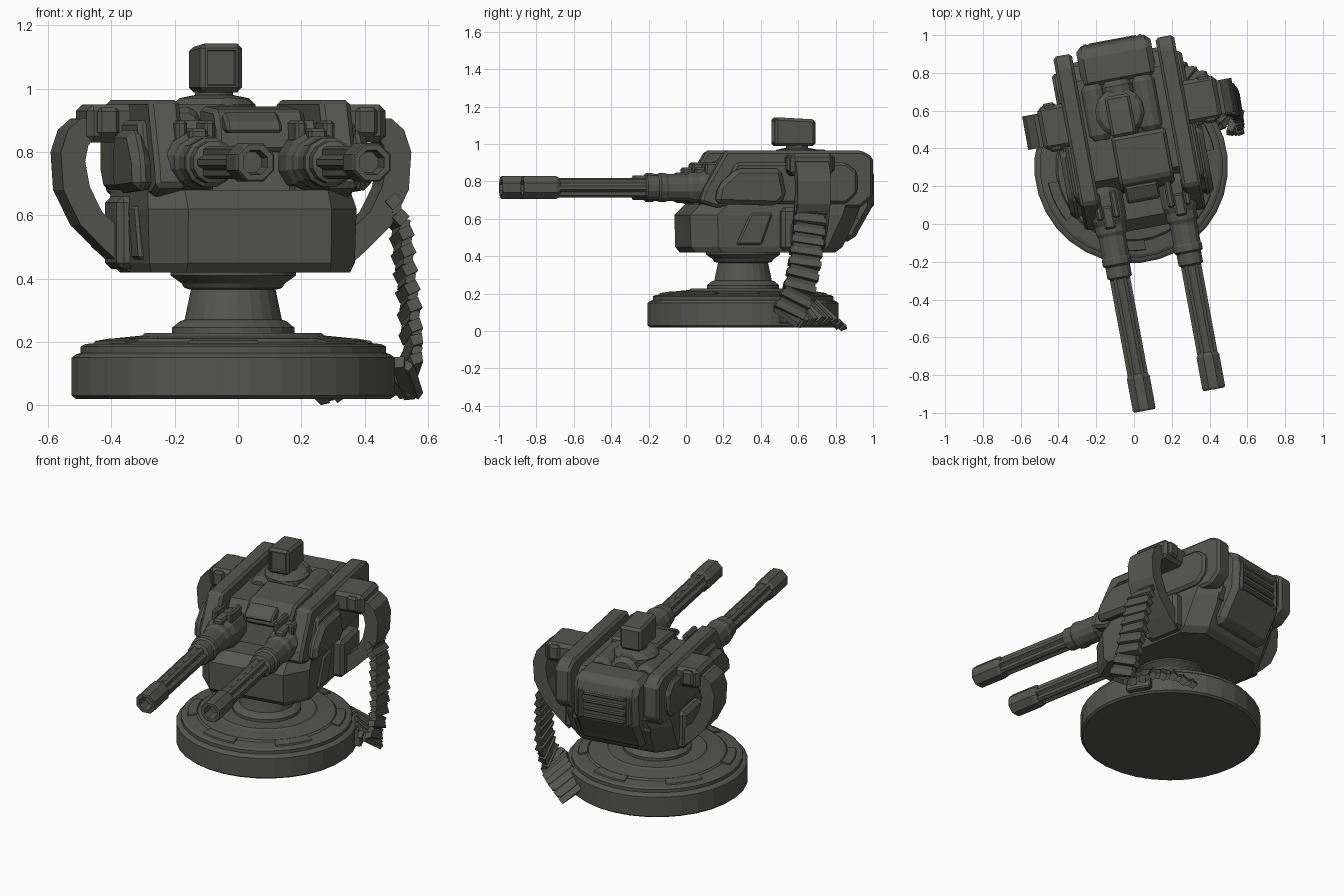
import bpy, bmesh, math
from mathutils import Matrix, Vector

if "Cube" in bpy.data.objects:
    bpy.data.objects.remove(bpy.data.objects["Cube"])

mat = bpy.data.materials.new("dark olive grey")
mat.diffuse_color = (0.092, 0.093, 0.079, 1)
mat.use_nodes = True
mat.node_tree.nodes["Principled BSDF"].inputs["Base Color"].default_value = mat.diffuse_color
I = Matrix.Identity(4)
# Upper turret frame: turned about the pedestal axis
T = Matrix.Translation((0.009, 0.304, 0)) @ Matrix.Rotation(math.radians(10.5), 4, 'Z')


def finish(name, bm, bevel=0):
    bmesh.ops.recalc_face_normals(bm, faces=bm.faces)
    me = bpy.data.meshes.new(name)
    bm.to_mesh(me)
    bm.free()
    me.materials.append(mat)
    ob = bpy.data.objects.new(name, me)
    bpy.context.collection.objects.link(ob)
    if bevel:
        m = ob.modifiers.new("bevel", 'BEVEL')
        m.width, m.segments, m.limit_method = bevel, 1, 'ANGLE'
    return ob


def loft(name, rings, M=T, bevel=0):
    bm = bmesh.new()
    vs = [[bm.verts.new(M @ Vector(p)) for p in r] for r in rings]
    n = len(rings[0])
    for a, b in zip(vs, vs[1:]):
        for i in range(n):
            j = (i + 1) % n
            bm.faces.new((a[i], a[j], b[j], b[i]))
    bm.faces.new(vs[0][::-1])
    bm.faces.new(vs[-1])
    return finish(name, bm, bevel)


def prism(name, prof, u0, u1, bevel=0):
    return loft(name, [[(u, v, z) for v, z in prof] for u in (u0, u1)], T, bevel)


def box(name, u0, u1, v0, v1, z0, z1, bevel=0.012):
    return prism(name, [(v0, z0), (v1, z0), (v1, z1), (v0, z1)], u0, u1, bevel)


def lathe(name, prof, M=I, n=32):
    return loft(name, [[(r * math.cos(t), r * math.sin(t), h)
                        for t in (2 * math.pi * (i + .5) / n for i in range(n))]
                       for r, h in prof], M)


# Round stepped base
C = Matrix.Translation((-0.015, 0.305, 0))
lathe("base", [(.50, .02), (.513, .03), (.513, .15), (.50, .16), (.485, .165), (.485, .185),
               (.47, .193), (.40, .2), (.39, .21), (.29, .22), (.28, .228), (.2, .228)], C)
# Low raised plates round the base top
for k in range(6):
    a0 = k * math.pi / 3 + .2
    ang = [a0 + i * .1 for i in range(6)]
    loft("base_plate", [[(r * math.cos(a), r * math.sin(a), z)
                         for r, z in ((.39, .19), (.45, .19), (.445, .203), (.395, .211))]
                        for a in ang], C)
# Pedestal
lathe("pedestal", [(.195, .22), (.195, .245), (.17, .265), (.155, .27), (.135, .365), (.155, .37),
                   (.165, .385), (.2, .41), (.2, .43)], C, 24)

# Lower hull with chamfered front corners
def plan(w, vf, vb, z, wf=.23):
    half = [(wf, vf), (w, vf + .13), (w, vb - .1), (w - .1, vb)]
    return [(u, v, z) for u, v in half] + [(-u, v, z) for u, v in half[::-1]]

loft("lower_hull", [plan(.32, -.30, .46, .42), plan(.33, -.325, .5, .45),
                    plan(.335, -.33, .58, .62), plan(.325, -.27, .6, .68)])
# Upper core between the side armour
prism("upper_core", [(-.14, .62), (-.1, .82), (-.04, .9), (.5, .9), (.58, .84), (.58, .6)], -.24, .24)

for s in (1, -1):
    # Side armour: tall rail, outer slab and front bulge
    prism("side_armour", [(-.29, .69), (-.27, .76), (-.15, .965), (.59, .965), (.65, .93),
                          (.65, .72), (.58, .66), (-.2, .66)], s * .225, s * .325, .015)
    prism("side_slab", [(-.2, .70), (-.1, .9), (.5, .9), (.56, .85), (.56, .74), (.5, .68), (-.15, .68)],
          s * .31, s * .35, .015)
    prism("side_bulge", [(-.22, .68), (-.2, .78), (-.1, .87), (.14, .87), (.17, .72), (.12, .67)],
          s * .32, s * .385, .025)
    # Lower side plates
    prism("lower_side_plate", [(-.1, .46), (-.02, .63), (.1, .63), (.04, .46)], s * .3, s * .345, .01)
    # Ammunition feed: top bracket, curved chute, lower block (left one sits closer in)
    e = 0 if s > 0 else .04
    box("feed_bracket", s * .3, s * (.5 - e), .17, .4, .83, .95, .02)
    box("feed_clamp", s * (.4 - e), s * (.47 - e), .155, .415, .85, .94)
    box("feed_block", s * .3, s * (.39 - e / 2), .14, .38, .43, .66, .02)
    outer = [(.44, .91), (.52, .905), (.56, .87), (.583, .8), (.575, .68), (.52, .57), (.44, .49), (.36, .42)]
    inner = [(.44, .84), (.475, .845), (.495, .82), (.505, .77), (.49, .69), (.45, .61), (.4, .565), (.34, .53)]
    loft("feed_chute", [[(s * (o[0] - e), .19, o[1]), (s * (o[0] - e), .37, o[1]),
                         (s * (i[0] - e), .37, i[1]), (s * (i[0] - e), .19, i[1])]
                        for o, i in zip(outer, inner)])

# Rear ammunition box with louvres
prism("rear_box", [(.45, .48), (.57, .48), (.6, .54), (.67, .66), (.68, .86), (.64, .92), (.45, .92)],
      -.2, .2, .03)
for s in (1, -1):
    box("rear_frame", s * .13, s * .165, .6, .685, .66, .85)
for k in range(4):
    box("rear_louvre", -.13, .13, .64, .685, .67 + k * .047, .695 + k * .047, .006)

# Roof: mantlet box, rounded drums, camera mount
prism("mantlet_box", [(-.13, .8), (-.12, .88), (-.07, .935), (.17, .945), (.19, .86), (.19, .8)], -.1, .19, .015)
prism("mantlet_flap", [(-.19, .86), (-.18, .89), (-.1, .93), (-.08, .86)], -.08, .1, .01)
for u, r, z in ((-.02, .085, .89), (-.15, .065, .88), (.12, .065, .88)):
    M = T @ Matrix.Translation((u, 0, z)) @ Matrix.Rotation(math.pi / 2, 4, 'X')
    lathe("roof_drum", [(r * .7, -.47), (r, -.44), (r, -.2), (r * .7, -.17)], M, 12)
lathe("camera_mount", [(.13, .9), (.13, .95), (.11, .97), (.06, .98), (.06, 1.0)],
      T @ Matrix.Translation((-.03, .3, 0)), 14)

# Camera head with a recessed front window
bm = bmesh.new()
bmesh.ops.create_cube(bm, size=1, matrix=Matrix.Diagonal((.135, .22, .155, 1)))
for v in bm.verts:
    if v.co.y > 0 and v.co.z > 0:
        v.co.z -= .012
bmesh.ops.bevel(bm, geom=bm.edges[:], offset=.015, segments=1, affect='EDGES')
front = [f for f in bm.faces if f.normal.y < -.99]
bmesh.ops.inset_region(bm, faces=front, thickness=.01)
bmesh.ops.inset_region(bm, faces=front, thickness=.004, depth=-.015)
bm.transform(T @ Matrix.Translation((-.03, .28, 1.066)))
finish("camera_head", bm)

# Twin multi-barrel guns
for u, d in ((-.19, 0), (.193, -.045)):
    G = T @ Matrix.Translation((u, 0, .767)) @ Matrix.Rotation(math.pi / 2, 4, 'X')
    lathe("gun_sleeve", [(.085, .05), (.098, .12), (.098, .25), (.085, .28), (.085, .32), (.075, .34),
                         (.075, .45), (.08, .46), (.08, .49), (.068, .5), (.068, .56), (.05, .57)], G, 12)
    lathe("barrel_core", [(.045, .5), (.045, 1.2 + d)], G, 8)
    for k in range(6):
        a = k * math.pi / 3
        lathe("barrel_rod", [(.019, .55), (.019, 1.12 + d)],
              G @ Matrix.Translation((.038 * math.cos(a), .038 * math.sin(a), 0)), 6)
    lathe("muzzle", [(.054, 1.08 + d), (.066, 1.1 + d), (.066, 1.27 + d), (.06, 1.28 + d),
                     (.042, 1.28 + d), (.035, 1.21 + d)], G, 8)
    # Hinge lugs, latch and cradle round each sleeve
    for k in (-.045, .045):
        box("gun_lug", u + k - .018, u + k + .018, -.25, -.1, .82, .9, .01)
    box("gun_latch", u - .03, u + .03, -.3, -.18, .83, .875, .01)
    box("gun_cradle", u - .06, u + .06, -.24, -.08, .64, .74, .02)

# Hanging ammunition belt, ending in a heap along the base rim
path = [Vector(p) for p in ((.47, .665, .66), (.515, .66, .56), (.525, .645, .45), (.54, .63, .33),
                            (.55, .6, .2), (.55, .54, .08), (.5, .56, .09), (.42, .67, .11),
                            (.33, .74, .1), (.2, .8, .05))]
bm = bmesh.new()
n = 0
for a, b in zip(path, path[1:]):
    t = (b - a).normalized()
    steps = max(2, round((b - a).length / .03))
    wide = Vector((-.18, .98, 0)) if n < 20 else Vector((.35, .55, -.5))
    side = (wide - t * wide.dot(t)).normalized()
    nor = t.cross(side)
    for k in range(steps):
        p = a.lerp(b, k / steps)
        R = Matrix((side, t, nor)).transposed().to_4x4()
        R = R @ Matrix.Rotation(.35 if n % 2 else -.25, 4, 'X')
        size = (.175, .036, .042) if n % 2 else (.155, .034, .03)
        bmesh.ops.create_cube(bm, size=1, matrix=Matrix.Translation(p) @ R @ Matrix.Diagonal((*size, 1)))
        n += 1
for v in bm.verts:
    v.co.z = max(v.co.z, 0)
    v.co.x = min(v.co.x, .585)
finish("ammo_belt", bm)
# Belt socket on the base rim
ang = [math.radians(a) for a in (22, 30, 38)]
loft("belt_socket", [[(r * math.cos(a), r * math.sin(a), z) for r, z in
                      ((.48, .04), (.55, .04), (.55, .13), (.48, .15))] for a in ang], C, .008)
